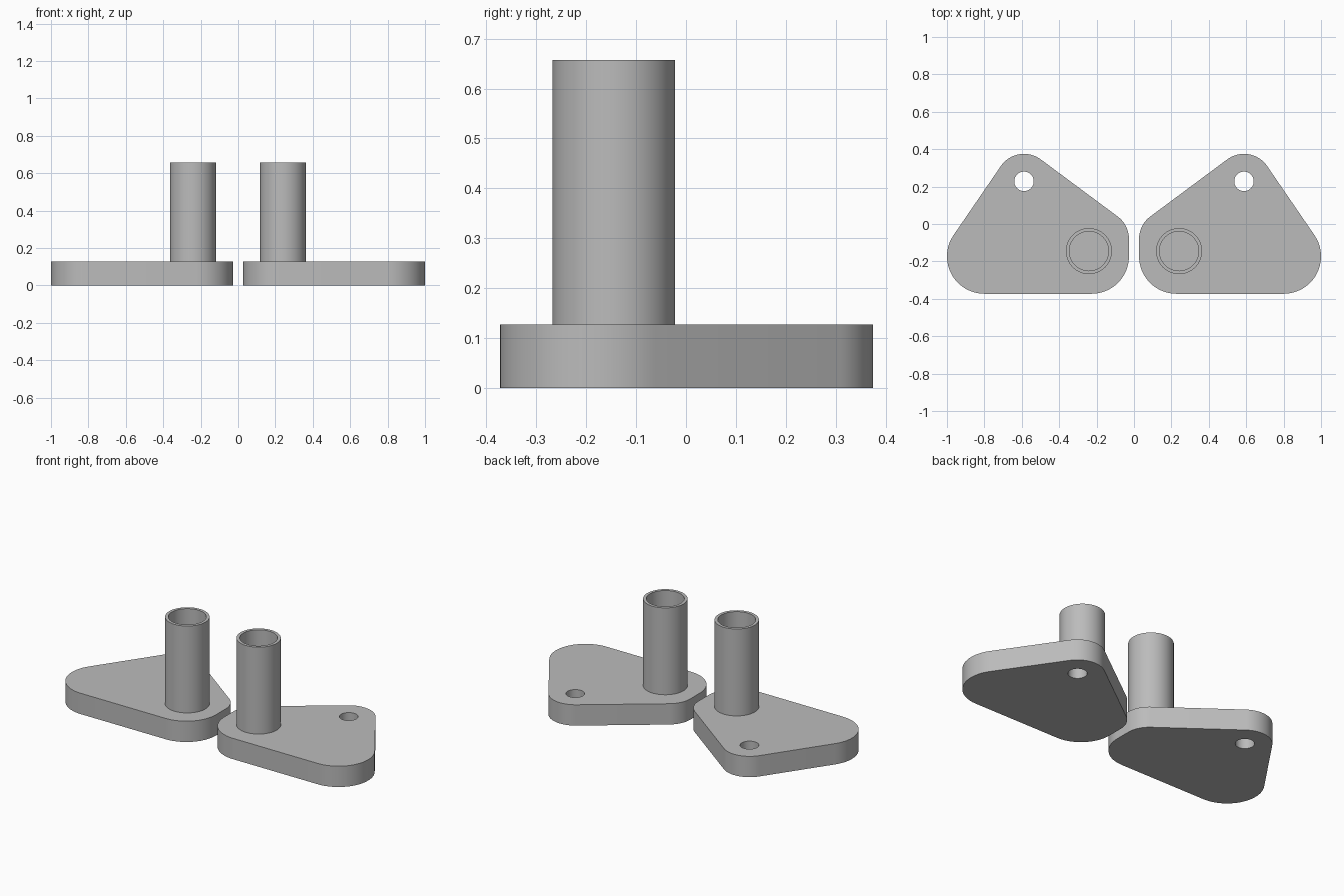
import bpy, bmesh, math
from mathutils import Vector

cube = bpy.data.objects.get("Cube")
if cube:
    bpy.data.objects.remove(cube, do_unlink=True)

PLATE_H = 0.127
TUBE_TOP = 0.657

grey = bpy.data.materials.new("plain grey")
grey.use_nodes = True
colour = (0.5, 0.5, 0.5, 1)
grey.diffuse_color = colour
grey.node_tree.nodes["Principled BSDF"].inputs["Base Color"].default_value = colour


def arc(centre, radius, start, end, steps):
    """Points along an arc, counter-clockwise."""
    return [(centre[0] + radius * math.cos(start + (end - start) * i / steps),
             centre[1] + radius * math.sin(start + (end - start) * i / steps))
            for i in range(steps + 1)]


def tangent_angle(a, b):
    """Direction of the outer normal of the line touching two circles."""
    d = Vector(b[:2]) - Vector(a[:2])
    return math.atan2(d.y, d.x) - math.acos((a[2] - b[2]) / d.length)


def rounded_outline(circles):
    """Outline wrapped around circles listed counter-clockwise."""
    n = len(circles)
    angles = [tangent_angle(circles[i], circles[(i + 1) % n]) for i in range(n)]
    points = []
    for i, (x, y, r) in enumerate(circles):
        start = angles[i - 1]
        sweep = (angles[i] - start) % math.tau
        points += arc((x, y), r, start, start + sweep, 20)
    return points


def finish(obj, name):
    """Weld, orient, colour and smooth a part."""
    obj.name = name
    bm = bmesh.new()
    bm.from_mesh(obj.data)
    bmesh.ops.remove_doubles(bm, verts=bm.verts, dist=0.0001)
    bmesh.ops.recalc_face_normals(bm, faces=bm.faces)
    bm.to_mesh(obj.data)
    bm.free()
    obj.data.materials.clear()
    obj.data.materials.append(grey)
    bpy.ops.object.select_all(action='DESELECT')
    obj.select_set(True)
    bpy.context.view_layer.objects.active = obj
    bpy.ops.object.shade_smooth_by_angle(angle=math.radians(30))


def make_plate(name, side):
    """Rounded plate with a screw hole, extruded from a filled curve."""
    corners = [(0.8, -0.173, 0.2), (0.588, 0.225, 0.15),
               (0.177, -0.08, 0.15), (0.227, -0.173, 0.2)]
    hole = arc((0.588, 0.228), 0.052, 0, math.tau, 40)[:-1]
    curve = bpy.data.curves.new(name, 'CURVE')
    curve.dimensions = '2D'
    curve.fill_mode = 'BOTH'
    curve.extrude = PLATE_H / 2
    for points in (rounded_outline(corners), hole):
        spline = curve.splines.new('POLY')
        spline.points.add(len(points) - 1)
        for p, (x, y) in zip(spline.points, points):
            p.co = (side * x, y, 0, 1)
        spline.use_cyclic_u = True
    temp = bpy.data.objects.new(name + "_outline", curve)
    bpy.context.collection.objects.link(temp)
    graph = bpy.context.evaluated_depsgraph_get()
    mesh = bpy.data.meshes.new_from_object(temp.evaluated_get(graph))
    bpy.data.objects.remove(temp, do_unlink=True)
    plate = bpy.data.objects.new(name, mesh)
    bpy.context.collection.objects.link(plate)
    plate.location.z = PLATE_H / 2
    finish(plate, name)


def make_tube(name, side):
    """Hollow post, turned from a profile of radius and height."""
    profile = [(0, PLATE_H + 0.001), (0.105, PLATE_H + 0.001), (0.105, TUBE_TOP),
               (0.123, TUBE_TOP), (0.123, PLATE_H)]
    bm = bmesh.new()
    verts = [bm.verts.new((r, 0, z)) for r, z in profile]
    edges = [bm.edges.new(pair) for pair in zip(verts, verts[1:])]
    bmesh.ops.spin(bm, geom=verts + edges, cent=(0, 0, 0), axis=(0, 0, 1),
                   angle=math.tau, steps=64, use_merge=True)
    mesh = bpy.data.meshes.new(name)
    bm.to_mesh(mesh)
    bm.free()
    tube = bpy.data.objects.new(name, mesh)
    bpy.context.collection.objects.link(tube)
    tube.location = (side * 0.241, -0.145, 0)
    finish(tube, name)


for label, side in (("left", 1), ("right", -1)):
    make_plate(label + "_plate", side)
    make_tube(label + "_tube", side)
